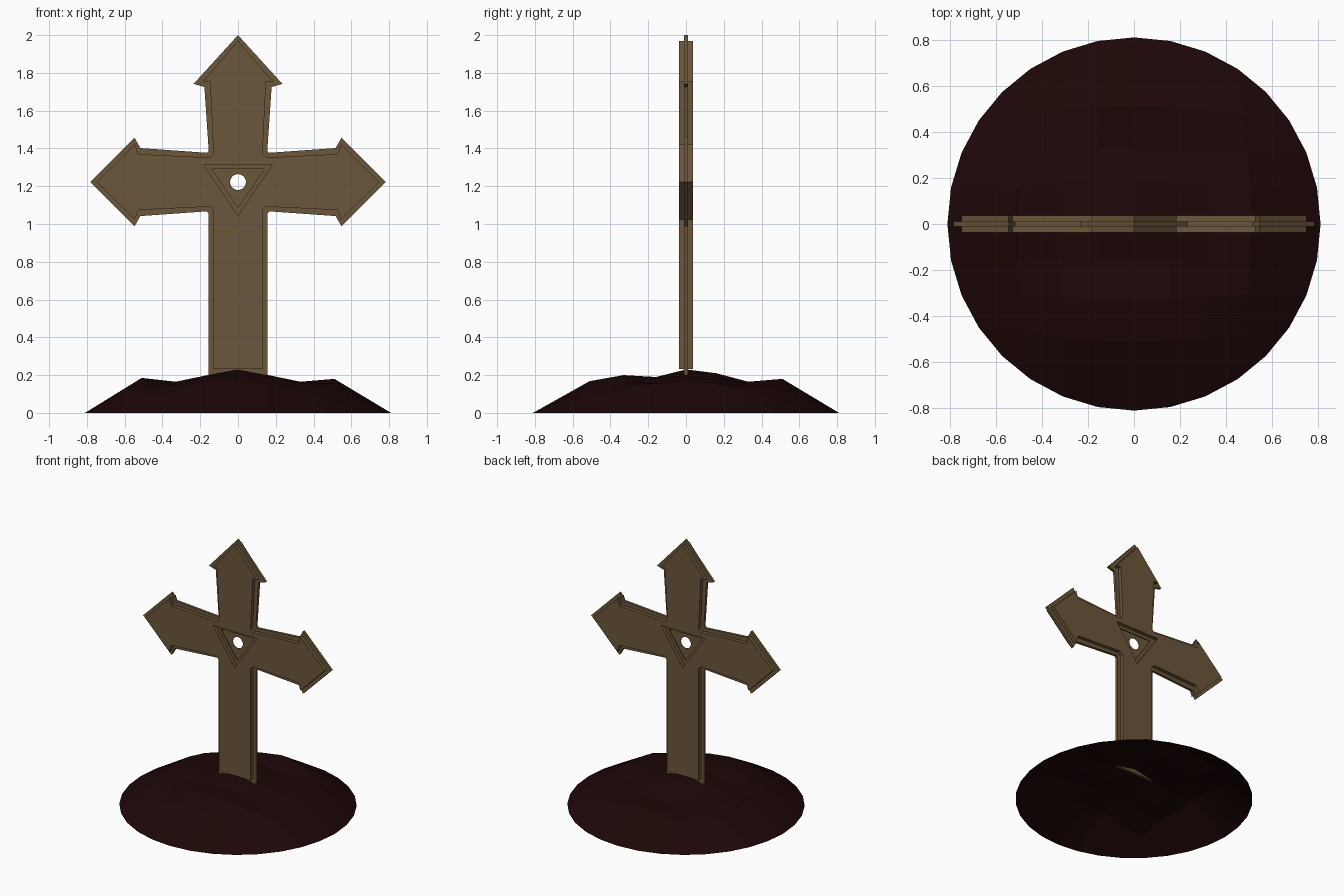
import bpy, bmesh, math, random

if "Cube" in bpy.data.objects:
    bpy.data.objects.remove(bpy.data.objects["Cube"])

random.seed(4)
CZ = 1.222          # height of the crossing


def material(name, rgb):
    m = bpy.data.materials.new(name)
    m.diffuse_color = (*rgb, 1)
    m.use_nodes = True
    m.node_tree.nodes["Principled BSDF"].inputs["Base Color"].default_value = m.diffuse_color
    return m


wood = material("weathered brown", (0.150, 0.095, 0.043))
soil = material("dark red soil", (0.0125, 0.002, 0.002))


def add(name, bm, mat):
    me = bpy.data.meshes.new(name)
    bmesh.ops.recalc_face_normals(bm, faces=bm.faces)
    bm.to_mesh(me)
    bm.free()
    me.materials.append(mat)
    ob = bpy.data.objects.new(name, me)
    bpy.context.collection.objects.link(ob)
    return ob


def prism(name, pts, half, mat=wood):
    """Extrude an (x, z) outline from y = -half to +half."""
    bm = bmesh.new()
    face = bm.faces.new([bm.verts.new((x, -half, z)) for x, z in pts])
    geo = bmesh.ops.extrude_face_region(bm, geom=[face])["geom"]
    bmesh.ops.translate(bm, vec=(0, 2 * half, 0),
                        verts=[v for v in geo if isinstance(v, bmesh.types.BMVert)])
    return add(name, bm, mat)


def cut(ob, cutter):
    mod = ob.modifiers.new("cut", 'BOOLEAN')
    mod.operation, mod.solver, mod.object = 'DIFFERENCE', 'EXACT', cutter
    bpy.context.view_layer.objects.active = ob
    bpy.ops.object.modifier_apply(modifier=mod.name)


def cross_outline(side, top, bottom):
    """side, top: (along, across) points from crook to tip of an arm."""
    pts = []
    for half, d, n in ((side, (1, 0), (0, 1)), (top, (0, 1), (-1, 0)), (side, (-1, 0), (0, -1))):
        arm = [(a, -c) for a, c in half] + [(a, c) for a, c in half[-2::-1]]
        pts += [(a * d[0] + c * n[0], CZ + a * d[1] + c * n[1]) for a, c in arm]
    crook, width = side[0]
    return pts + [(-width, CZ - crook), (-width, bottom), (width, bottom), (width, CZ - crook)]


# Cross: thin wide plate sandwiched in a thicker, slightly smaller body
plate = prism("cross_edge_plate", cross_outline(
    [(0.165, 0.155), (0.517, 0.18), (0.548, 0.235), (0.783, 0)],
    [(0.165, 0.155), (0.503, 0.178), (0.52, 0.235), (0.778, 0)], 0.2), 0.01)
body = prism("cross_body", cross_outline(
    [(0.15, 0.13), (0.528, 0.148), (0.545, 0.2), (0.748, 0)],
    [(0.15, 0.13), (0.533, 0.148), (0.533, 0.185), (0.748, 0)], 0.233), 0.037)

# Stepped triangular recess on both faces, with a thin sheet in the middle
outer = [(-0.182, 1.315), (0.182, 1.315), (0, 1.045)]
inner = [(-0.14, 1.292), (0.14, 1.292), (0, 1.088)]
outer_cut = prism("outer_cutter", outer, 0.1)
inner_cut = prism("inner_cutter", inner, 0.1)
cut(body, outer_cut)
cut(plate, inner_cut)
sheet = prism("triangle_sheet", inner, 0.002)

# Round eye hole through the sheet
hole = prism("hole_cutter", [(0.042 * math.cos(t * math.tau / 24),
                              CZ + 0.042 * math.sin(t * math.tau / 24)) for t in range(24)], 0.1)
cut(sheet, hole)
for c in (outer_cut, inner_cut, hole):
    bpy.data.objects.remove(c)

# Mound: open, lumpy 8x8 grid filling a 32-sided rim
R = 0.81
axis = [0, 0.16, 0.33, 0.51]
ridge_x = [0.185, 0.165, 0.20, 0.23, 0.20, 0.165, 0.18]
ridge_y = [0.168, 0.20, 0.19, 0.23, 0.21, 0.165, 0.18]
bm = bmesh.new()
grid = {}
for i in range(-4, 5):
    for j in range(-4, 5):
        if max(abs(i), abs(j)) == 4:     # rim
            if abs(i) >= abs(j):
                t = math.pi / 4 * j / abs(i)
                x, y = math.copysign(R * math.cos(t), i), R * math.sin(t)
            else:
                t = math.pi / 4 * i / abs(j)
                x, y = R * math.sin(t), math.copysign(R * math.cos(t), j)
            z = 0
        else:                            # lumpy interior
            x = math.copysign(axis[abs(i)], i) * (1 - 0.008 * j * j)
            y = math.copysign(axis[abs(j)], j) * (1 - 0.008 * i * i)
            z = min(ridge_x[i + 3], ridge_y[j + 3], (R - math.hypot(x, y)) * 0.62)
            if i and j:
                z -= random.uniform(0, 0.02)
        grid[i, j] = bm.verts.new((x, y, z))
for i in range(-4, 4):
    for j in range(-4, 4):
        bm.faces.new([grid[i, j], grid[i + 1, j], grid[i + 1, j + 1], grid[i, j + 1]])
mound = add("soil_mound", bm, soil)
if mound.data.polygons[27].normal.z < 0:
    mound.data.flip_normals()
